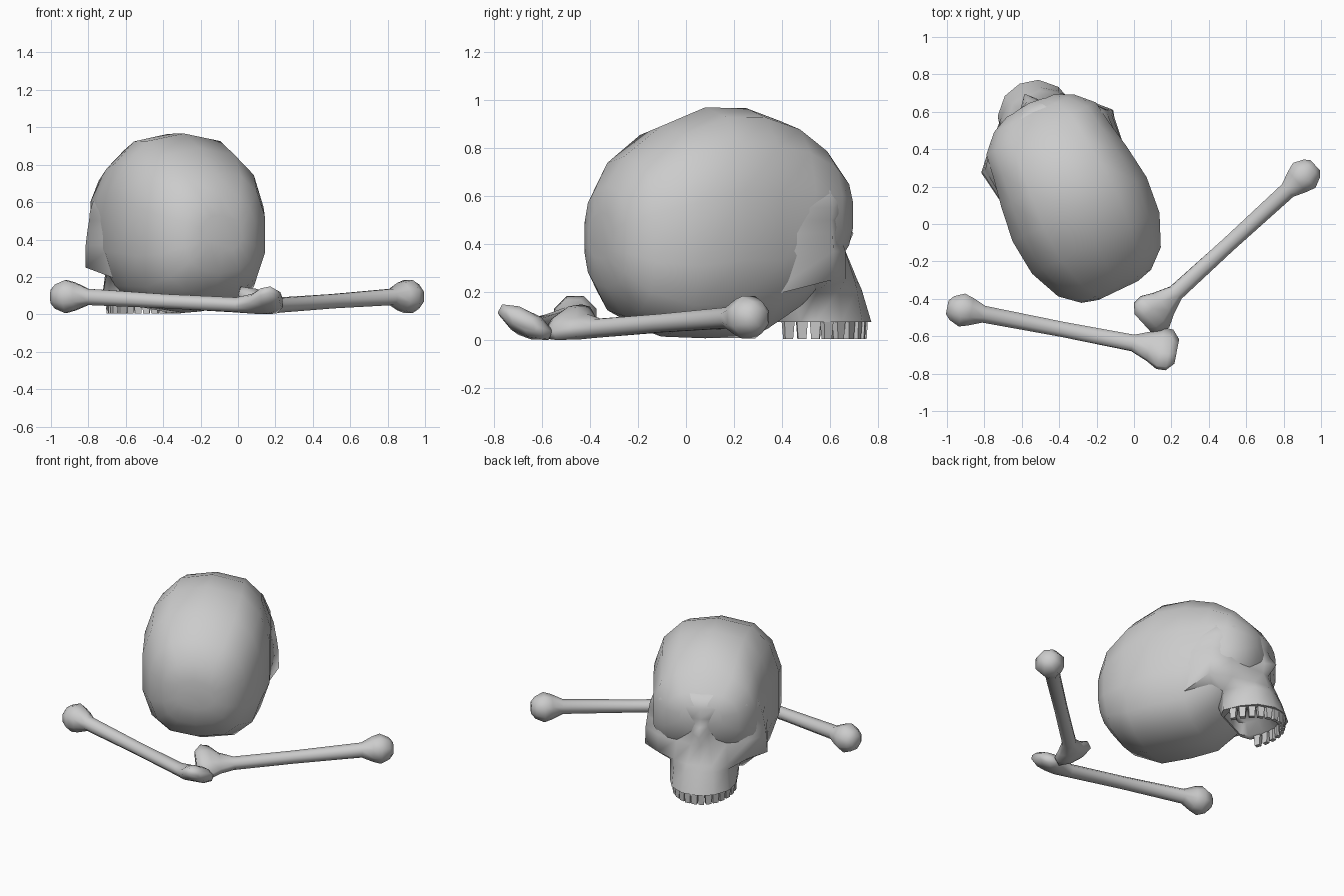
import bpy, bmesh
from math import sin, cos, pi, radians
from mathutils import Matrix, Vector

if "Cube" in bpy.data.objects:
    bpy.data.objects.remove(bpy.data.objects["Cube"])

SKULL = Matrix.Translation((-0.325, 0.15, 0)) @ Matrix.Rotation(radians(25.5), 4, 'Z')


def finish(name, bm, matrix, angle):
    bmesh.ops.recalc_face_normals(bm, faces=bm.faces)
    me = bpy.data.meshes.new(name)
    bm.to_mesh(me)
    bm.free()
    me.transform(matrix)
    ob = bpy.data.objects.new(name, me)
    bpy.context.collection.objects.link(ob)
    if angle:
        bpy.context.view_layer.objects.active = ob
        ob.select_set(True)
        bpy.ops.object.shade_smooth_by_angle(angle=radians(angle))
        ob.select_set(False)
    return ob


def loft(name, rings, matrix=Matrix(), angle=60):
    """Skin a list of closed rings and cap both ends."""
    bm = bmesh.new()
    loops = [[bm.verts.new(p) for p in ring] for ring in rings]
    n = len(loops[0])
    for a, b in zip(loops, loops[1:]):
        for i in range(n):
            j = (i + 1) % n
            bm.faces.new((a[i], a[j], b[j], b[i]))
    bm.faces.new(loops[0])
    bm.faces.new(loops[-1])
    return finish(name, bm, matrix, angle)


def power(t, e):
    return abs(t) ** e * (1 if t >= 0 else -1)


# braincase: depth along the head, half width, bottom, top
sections = [(-.56, .12, .34, .53), (-.535, .21, .22, .64), (-.45, .31, .10, .765),
            (-.28, .385, .015, .89), (-.08, .405, .008, .967), (.11, .38, .01, .965),
            (.27, .35, .11, .91), (.40, .33, .23, .81), (.49, .24, .34, .71),
            (.535, .14, .46, .64)]
rings = []
for v, w, lo, hi in sections:
    mid, half = (lo + hi) / 2, (hi - lo) / 2
    rings.append([(w * power(cos(a), .75), v,
                   mid + half * power(sin(a), .85 if a < pi else .75))
                  for a in (2 * pi * (i + .5) / 14 for i in range(14))])
loft("cranium", rings, SKULL, 80)

# face: height, then half outline from the middle line out to the cheek
outline = [
    (.70, (0, .50), (.08, .49), (.17, .46), (.24, .40), (.27, .28), (.22, .1)),
    (.62, (0, .55), (.08, .54), (.18, .505), (.28, .435), (.33, .34), (.31, .1)),
    (.55, (0, .545), (.06, .535), (.17, .50), (.29, .43), (.355, .34), (.34, .05)),
    (.50, (0, .565), (.05, .53), (.14, .475), (.27, .42), (.365, .33), (.34, .05)),
    (.445, (0, .605), (.05, .545), (.14, .47), (.27, .41), (.375, .33), (.35, .05)),
    (.37, (0, .545), (.06, .54), (.16, .49), (.29, .43), (.385, .33), (.35, .05)),
    (.25, (0, .59), (.08, .585), (.17, .53), (.29, .43), (.39, .32), (.31, .05)),
    (.21, (0, .61), (.09, .60), (.17, .54), (.21, .44), (.22, .34), (.15, .25)),
    (.075, (0, .665), (.10, .64), (.18, .56), (.21, .45), (.205, .33), (.15, .29)),
    # hollow palate
    (.075, (0, .60), (.07, .58), (.13, .52), (.155, .44), (.155, .34), (.12, .30)),
    (.15, (0, .54), (.05, .53), (.09, .49), (.12, .42), (.12, .34), (.1, .30)),
]
rings = []
for z, *half in outline:
    # the cheek edge falls away towards the ear
    right = [(u, v, z - (.07 if z == .25 and v < .2 else 0)) for u, v in half]
    rings.append(right + [(-u, v, h) for u, v, h in right[:0:-1]])
loft("face_bones", rings, SKULL, 70)

# upper teeth set around the jaw arch
bm = bmesh.new()
for i in range(14):
    a = radians(-85 + 170 * i / 13)
    place = (Matrix.Translation((.187 * sin(a), .37 + .265 * cos(a), .045))
             @ Matrix.Rotation(-a, 4, 'Z') @ Matrix.Diagonal((.046, .035, .08, 1)))
    new = bmesh.ops.create_cube(bm, size=1, matrix=place)['verts']
    low = [v for v in new if v.co.z < .04]
    c = sum((v.co for v in low), Vector()) / 4
    for v in low:
        v.co = c + (v.co - c) * .75
finish("upper_teeth", bm, SKULL, 0)


# long bones: distance, centre height, half width, half thickness, roll
bone_sections = [(-.08, .10, .04, .04, 0), (-.055, .10, .07, .07, 0),
                 (0, .10, .097, .095, 0), (.05, .10, .08, .08, 0),
                 (.12, .098, .049, .047, 0), (.55, .075, .044, .041, 0),
                 (.93, .055, .047, .042, .1), (1.02, .062, .085, .05, .3),
                 (1.08, .075, .125, .055, .45), (1.13, .082, .125, .05, .5),
                 (1.17, .085, .075, .03, .5)]


def long_bone(name, start, end):
    rings = []
    for x, z, w, h, roll in bone_sections:
        ring = []
        for i in range(8):
            a = 2 * pi * (i + .5) / 8
            p, q = w * cos(a), h * sin(a)
            ring.append((x, p * cos(roll) + q * sin(roll),
                         z - .005 - p * sin(roll) + q * cos(roll)))
        rings.append(ring)
    d = Vector(end) - Vector(start)
    turn = Matrix.Rotation(-Vector((1, 0)).angle_signed(d), 4, 'Z')
    loft(name, rings, Matrix.Translation((*start, 0)) @ turn, 70)


long_bone("front_long_bone", (-.92, -.46), (.17, -.67))
long_bone("side_long_bone", (.91, .26), (.10, -.48))
